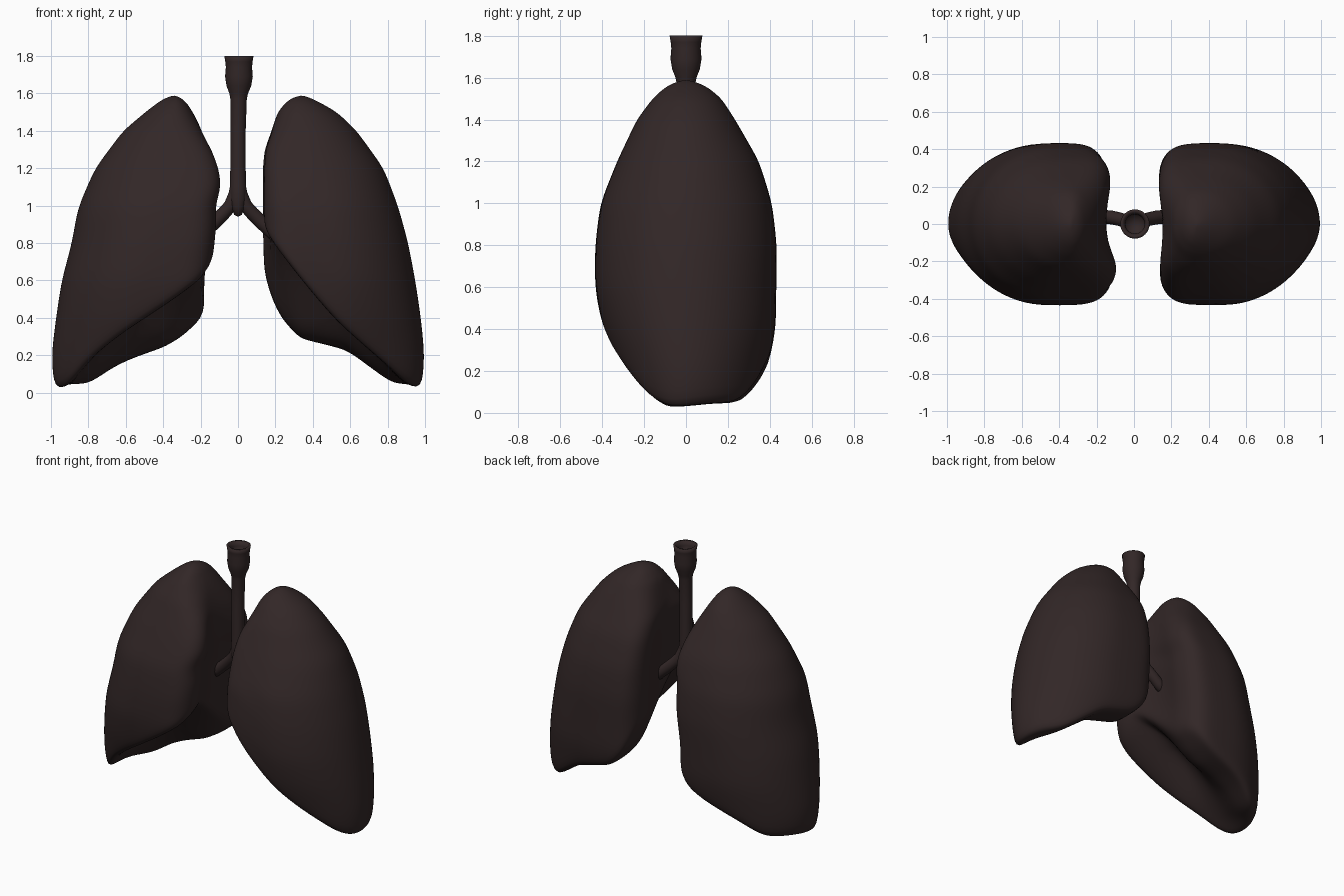
import bpy, bmesh, math
from mathutils import Vector

if "Cube" in bpy.data.objects:
    bpy.data.objects.remove(bpy.data.objects["Cube"])

mat = bpy.data.materials.new("dark brown")
mat.diffuse_color = (0.032, 0.020, 0.020, 1)
mat.use_nodes = True
mat.node_tree.nodes["Principled BSDF"].inputs["Base Color"].default_value = mat.diffuse_color
SEG = 96


def lerp_table(table, v):
    if v <= table[0][0]:
        return table[0][1]
    for (a, p), (b, q) in zip(table, table[1:]):
        if v <= b:
            return p + (q - p) * (v - a) / (b - a)
    return table[-1][1]


def smoothstep(a, b, v):
    t = min(1, max(0, (v - a) / (b - a)))
    return t * t * (3 - 2 * t)


def loft(name, rings, start=None, end=None, smooth=0):
    # skin a list of rings, closing either end with a pole point
    bm = bmesh.new()
    vr = [[bm.verts.new(p) for p in r] for r in rings]
    n = len(vr[0])
    for a, b in zip(vr, vr[1:]):
        for i in range(n):
            j = (i + 1) % n
            bm.faces.new((a[i], a[j], b[j], b[i]))
    for pole, ring in ((start, vr[0]), (end, vr[-1])):
        if pole is not None:
            c = bm.verts.new(pole)
            for i in range(n):
                bm.faces.new((ring[i], ring[(i + 1) % n], c))
    for _ in range(smooth):
        bmesh.ops.smooth_vert(bm, verts=bm.verts, factor=0.5,
                              use_axis_x=True, use_axis_y=True, use_axis_z=True)
    bmesh.ops.recalc_face_normals(bm, faces=bm.faces)
    for f in bm.faces:
        f.smooth = True
    me = bpy.data.meshes.new(name)
    bm.to_mesh(me)
    bm.free()
    me.materials.append(mat)
    ob = bpy.data.objects.new(name, me)
    bpy.context.collection.objects.link(ob)
    return ob


# front and back depth by height
FRONT = [(0, .28), (.2, .33), (.4, .40), (.6, .437), (.8, .435), (1, .41), (1.2, .33),
         (1.4, .235), (1.5, .16), (1.55, .105), (1.575, .06), (1.59, .005)]
BACK = [(0, .36), (.2, .39), (.4, .43), (.6, .432), (.8, .435), (1, .412), (1.2, .35),
        (1.4, .235), (1.5, .17), (1.55, .11), (1.575, .06), (1.59, .005)]
TOP = 1.59


def lung(name, side, outer, inner, front_edge, back_edge, back_shift):
    def section(a, z):
        c, s = math.cos(a), math.sin(a)
        xo, xi = lerp_table(outer, z), lerp_table(inner, z)
        cx = xi + 0.42 * (xo - xi)
        n = 2 if c > 0 else 2 + 2.5 * smoothstep(1.55, 1.1, z) if z < 1.1 else 2 + 2.5 * (1 - smoothstep(1.1, 1.55, z))
        if c <= 0 and z < 1.1:
            n = 4.5
        px, py = abs(c) ** (2 / n), abs(s) ** (2 / n)
        y = py * (lerp_table(BACK, z) if s > 0 else -lerp_table(FRONT, z))
        if c > 0:
            return cx + (xo - cx) * px, y
        x = cx - (cx - xi) * px
        # hollow where the airway enters
        x += px * 0.10 * math.exp(-((y + .02) / .16) ** 2 - ((z - .85) / .4) ** 2)
        x += px * back_shift * smoothstep(-.25, 0, y) * (1 - smoothstep(1.2, 1.5, z))
        return x, y

    def under(x, y):
        # concave underside: high front edge, low back edge, domed between
        t = smoothstep(-.3, .22, y)
        z = lerp_table(front_edge, x) * (1 - t) + lerp_table(back_edge, x) * t
        return z + .17 * math.exp(-((y + .08) / .15) ** 2) * (1 - smoothstep(.45, .92, x))

    angles = [2 * math.pi * (i + .5) / SEG for i in range(SEG)]
    rim = []
    for a in angles:
        lo, hi = -.1, 1.45
        for _ in range(30):
            m = (lo + hi) / 2
            if m < under(*section(a, m)):
                lo = m
            else:
                hi = m
        rim.append(hi)
    rings = []
    edge = [section(a, z) for a, z in zip(angles, rim)]
    mx = sum(p[0] for p in edge) / SEG
    my = sum(p[1] for p in edge) / SEG
    for k in range(1, 20):
        f = k / 20
        ring = []
        for (x, y), zr in zip(edge, rim):
            px, py = mx + (x - mx) * f, my + (y - my) * f
            ring.append((side * px, py, under(px, py)))
        rings.append(ring)
    for k in range(56):
        f = math.sin(math.pi / 2 * k / 57)
        ring = []
        for a, zr in zip(angles, rim):
            z = zr + (TOP - zr) * f
            x, y = section(a, z)
            ring.append((side * x, y, z))
        rings.append(ring)
    apex = (side * .34, 0, TOP)
    return loft(name, rings, (side * mx, my, under(mx, my)), apex, 8)


# lung on the -x side
lung("left_side_lung", -1,
     [(0, .985), (.2, 1.0), (.4, .975), (.6, .945), (.8, .89), (.95, .865), (1, .853), (1.2, .765),
      (1.4, .615), (1.5, .495), (1.55, .43), (1.575, .39), (1.59, .342)],
     [(.6, .13), (.8, .105), (.9, .095), (1, .10), (1.1, .068), (1.2, .078), (1.3, .11), (1.4, .17),
      (1.5, .235), (1.55, .27), (1.575, .30), (1.59, .338)],
     [(.10, .74), (.14, .67), (.2, .6), (.35, .49), (.6, .32), (.8, .16), (.95, -.01)],
     [(.13, .62), (.15, .5), (.19, .4), (.3, .3), (.4, .24), (.55, .19), (.66, .14), (.8, .045), (.95, .04)],
     .04)

# lung on the +x side
lung("right_side_lung", 1,
     [(0, .985), (.2, 1.0), (.4, .98), (.6, .95), (.8, .912), (1, .857), (1.2, .78),
      (1.4, .635), (1.5, .53), (1.55, .44), (1.575, .39), (1.59, .342)],
     [(.6, .13), (.8, .12), (1.2, .118), (1.3, .125), (1.4, .165), (1.5, .205),
      (1.55, .25), (1.575, .285), (1.59, .338)],
     [(.12, .88), (.3, .65), (.5, .40), (.7, .21), (.9, .05), (.97, -.01)],
     [(.12, .72), (.15, .59), (.18, .5), (.23, .4), (.33, .29), (.45, .26), (.58, .23), (.7, .14),
      (.83, .045), (.97, .04)],
     0)

# windpipe with a hollow flared top
profile = [(.95, .02), (.99, .035), (1.04, .045), (1.1, .044), (1.2, .041), (1.4, .041), (1.57, .044),
           (1.6, .05), (1.64, .066), (1.69, .074), (1.74, .070), (1.77, .073), (1.80, .078),
           (1.80, .062), (1.77, .052), (1.70, .048)]
N = 32
loft("windpipe",
     [[(.005 * smoothstep(1.4, 1.7, z) + r * math.cos(2 * math.pi * i / N),
        r * math.sin(2 * math.pi * i / N), z) for i in range(N)] for z, r in profile],
     (0, 0, .94), (.005, 0, 1.70))


# airway branches running into each lung
def tube(name, points):
    pts = [Vector(p[:3]) for p in points]
    rings = []
    for k, p in enumerate(pts):
        d = (pts[min(k + 1, len(pts) - 1)] - pts[max(k - 1, 0)]).normalized()
        u = d.cross(Vector((0, 1, 0))).normalized()
        v = d.cross(u)
        rings.append([p + points[k][3] * (u * math.cos(2 * math.pi * i / N) + v * math.sin(2 * math.pi * i / N))
                      for i in range(N)])
    loft(name, rings, pts[0], pts[-1])


for side, label in ((-1, "left"), (1, "right")):
    tube(label + "_branch", [(side * x, y, z, r) for x, y, z, r in (
        (.005, 0, 1.12, .034), (.015, .005, 1.06, .036), (.04, .015, 1.0, .036), (.075, .025, .96, .036),
        (.12, .035, .915, .037), (.18, .04, .86, .037), (.26, .04, .79, .034))])
